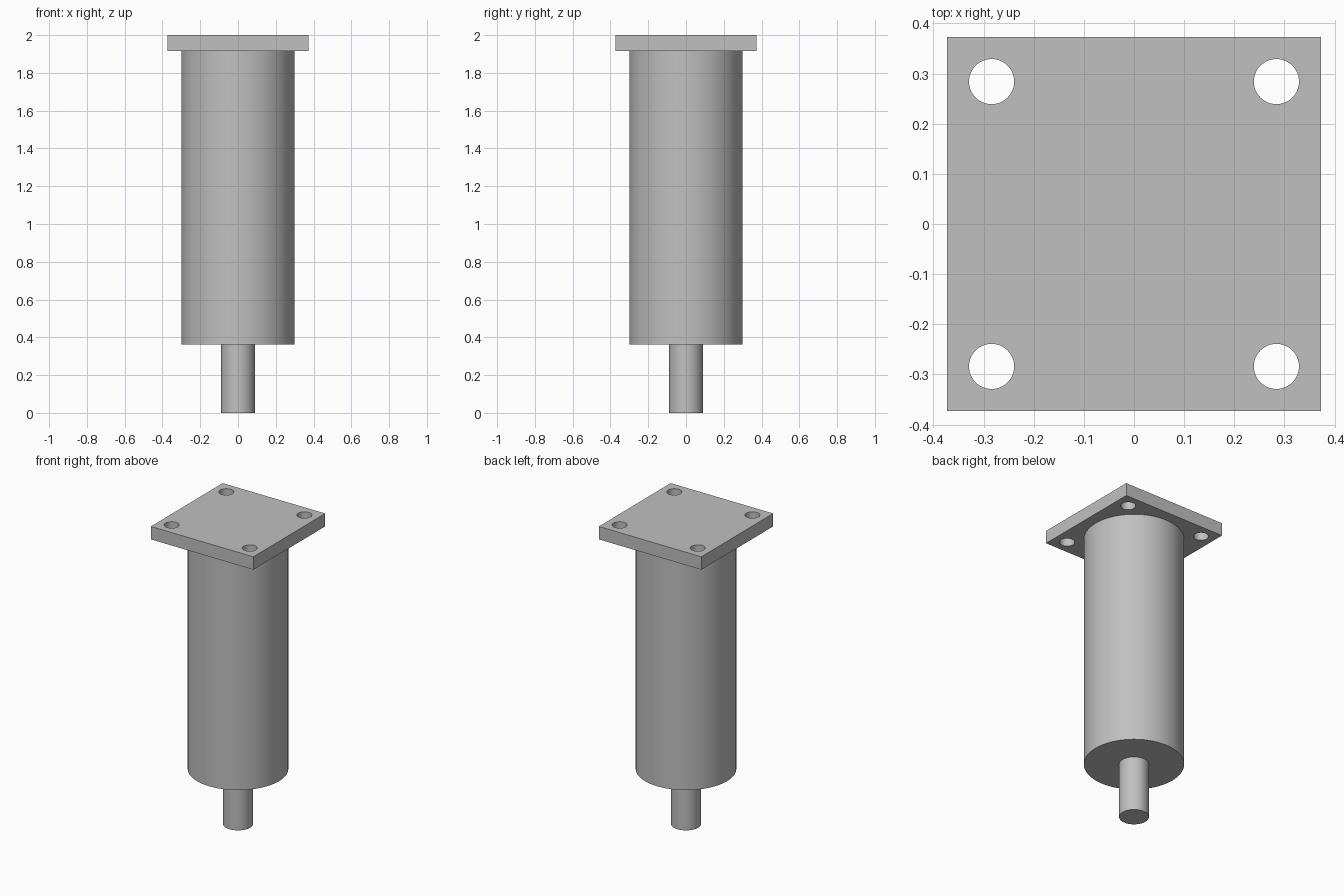
import bpy, bmesh, math

if "Cube" in bpy.data.objects:
    bpy.data.objects.remove(bpy.data.objects["Cube"])

SEGMENTS = 64
PLATE_HALF, PLATE_BOTTOM, TOP = 0.373, 1.915, 2.0
BODY_R, BODY_BOTTOM = 0.3, 0.363
ROD_R = 0.089
HOLE_R, HOLE_POS = 0.045, 0.284

steel = bpy.data.materials.new("grey_steel")
steel.diffuse_color = (0.53, 0.53, 0.53, 1)
steel.use_nodes = True
steel.node_tree.nodes["Principled BSDF"].inputs["Base Color"].default_value = steel.diffuse_color


def finish(name, bm):
    bmesh.ops.recalc_face_normals(bm, faces=bm.faces)
    mesh = bpy.data.meshes.new(name)
    bm.to_mesh(mesh)
    bm.free()
    obj = bpy.data.objects.new(name, mesh)
    bpy.context.collection.objects.link(obj)
    mesh.materials.append(steel)
    return obj


def smooth(obj):
    bpy.ops.object.select_all(action='DESELECT')
    obj.select_set(True)
    bpy.context.view_layer.objects.active = obj
    bpy.ops.object.shade_smooth_by_angle(angle=math.radians(30))


def lathe(name, profile):
    """Spin a (radius, height) profile around the z axis."""
    bm = bmesh.new()
    verts = [bm.verts.new((r, 0, z)) for r, z in profile]
    edges = [bm.edges.new(pair) for pair in zip(verts, verts[1:])]
    bmesh.ops.spin(bm, geom=verts + edges, cent=(0, 0, 0), axis=(0, 0, 1),
                   angle=math.tau, steps=SEGMENTS)
    bmesh.ops.remove_doubles(bm, verts=bm.verts, dist=1e-5)
    obj = finish(name, bm)
    # face the open shell outward
    if obj.data.polygons[0].normal.dot(obj.data.polygons[0].center) < 0:
        obj.data.flip_normals()
    smooth(obj)
    return obj


# Cylinder body with its lower shoulder, and the rod below it
lathe("cylinder_body", [(BODY_R, PLATE_BOTTOM), (BODY_R, BODY_BOTTOM), (ROD_R, BODY_BOTTOM)])
lathe("piston_rod", [(ROD_R, BODY_BOTTOM), (ROD_R, 0), (0, 0)])

# Square mounting plate
bm = bmesh.new()
bmesh.ops.create_cube(bm, size=1)
bmesh.ops.scale(bm, vec=(2 * PLATE_HALF, 2 * PLATE_HALF, TOP - PLATE_BOTTOM), verts=bm.verts)
bmesh.ops.translate(bm, vec=(0, 0, (TOP + PLATE_BOTTOM) / 2), verts=bm.verts)
plate = finish("mounting_plate", bm)

# Bolt holes through the four corners
bm = bmesh.new()
for sx in (-1, 1):
    for sy in (-1, 1):
        hole = bmesh.ops.create_cone(bm, cap_ends=True, segments=48, radius1=HOLE_R,
                                     radius2=HOLE_R, depth=0.4)
        bmesh.ops.translate(bm, vec=(sx * HOLE_POS, sy * HOLE_POS, TOP), verts=hole["verts"])
cutter = finish("bolt_hole_cutter", bm)
cutter.hide_render = True
cut = plate.modifiers.new("bolt_holes", 'BOOLEAN')
cut.operation, cut.object, cut.solver = 'DIFFERENCE', cutter, 'EXACT'
bpy.context.view_layer.objects.active = plate
bpy.ops.object.modifier_apply(modifier=cut.name)
bpy.data.objects.remove(cutter)
smooth(plate)
